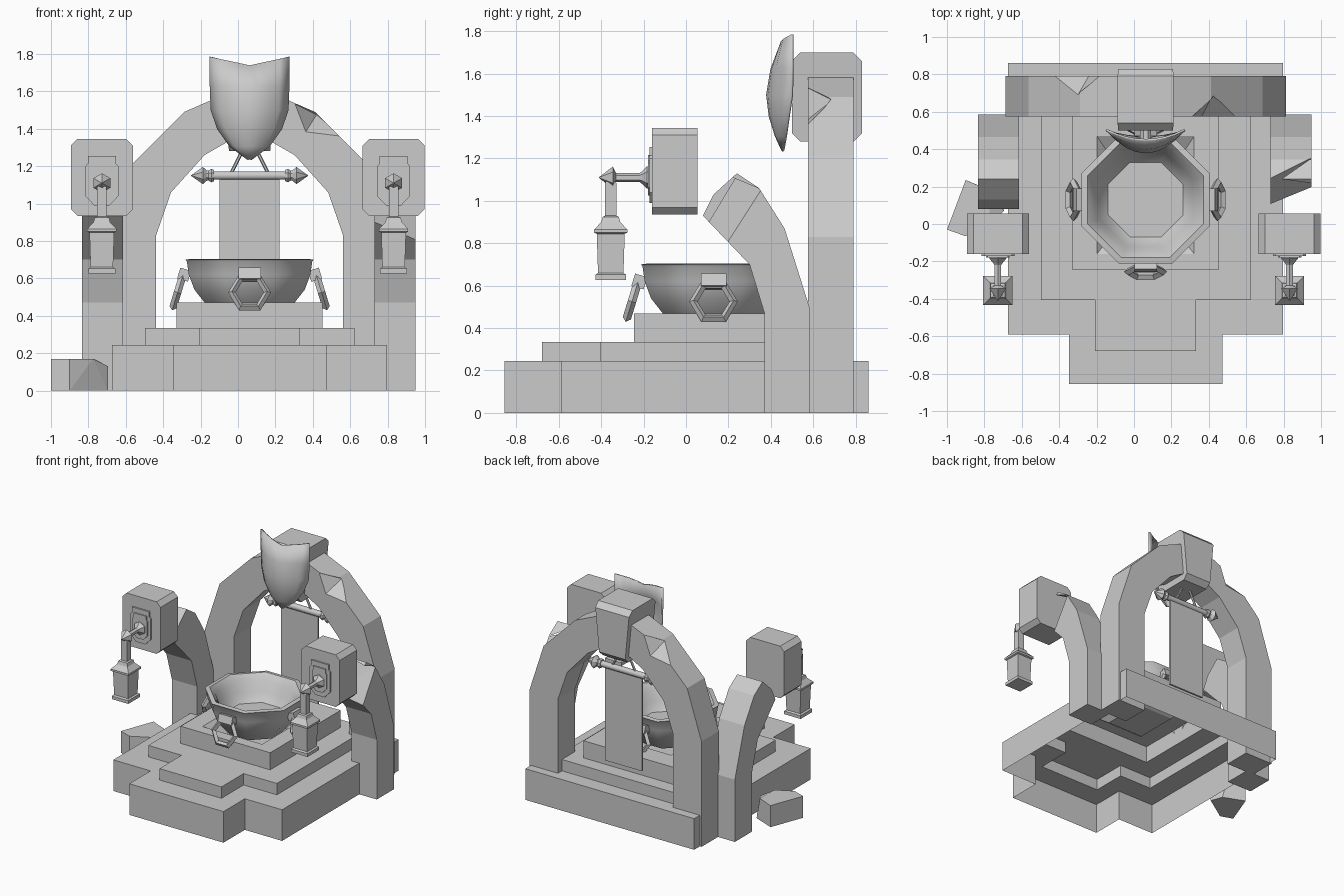
import bpy, bmesh, math
from mathutils import Matrix, Vector

if "Cube" in bpy.data.objects:
    bpy.data.objects.remove(bpy.data.objects["Cube"])

stone = bpy.data.materials.new("plain grey")
stone.use_nodes = True
grey = (0.6, 0.6, 0.6, 1)
stone.diffuse_color = grey
stone.node_tree.nodes["Principled BSDF"].inputs["Base Color"].default_value = grey
CX = 0.062  # middle axis of the shrine


def finish(name, bm, smooth=0):
    bmesh.ops.remove_doubles(bm, verts=bm.verts, dist=0.0005)
    bmesh.ops.recalc_face_normals(bm, faces=bm.faces)
    me = bpy.data.meshes.new(name)
    bm.to_mesh(me)
    bm.free()
    me.materials.append(stone)
    ob = bpy.data.objects.new(name, me)
    bpy.context.collection.objects.link(ob)
    bpy.ops.object.select_all(action='DESELECT')
    ob.select_set(True)
    bpy.context.view_layer.objects.active = ob
    if smooth:
        bpy.ops.object.shade_smooth_by_angle(angle=math.radians(smooth))
    return ob


def loft(name, loops, start=True, end=True, closed=True, smooth=0):
    """Skin a series of point loops, with optional end caps."""
    bm = bmesh.new()
    rings = [[bm.verts.new(p) for p in loop] for loop in loops]
    n = len(rings[0])
    for a, b in zip(rings, rings[1:]):
        for i in range(n if closed else n - 1):
            j = (i + 1) % n
            bm.faces.new((a[i], a[j], b[j], b[i]))
    if start:
        bm.faces.new(rings[0])
    if end:
        bm.faces.new(rings[-1])
    return finish(name, bm, smooth)


def lathe(name, profile, sides, origin, axis=(0, 0, 1), caps=True, smooth=0):
    """Turn (flat radius, height) pairs around an axis."""
    m = Matrix.Translation(origin) @ Vector(axis).to_track_quat('Z', 'Y').to_matrix().to_4x4()
    loops = []
    for r, h in profile:
        r /= math.cos(math.pi / sides)
        angles = [(i + 0.5) * math.tau / sides for i in range(sides)]
        loops.append([m @ Vector((r * math.cos(a), r * math.sin(a), h)) for a in angles])
    return loft(name, loops, caps, caps, smooth=smooth)


def prism_y(name, pts, y0, y1):
    return loft(name, [[(x, y, z) for x, z in pts] for y in (y0, y1)])


def prism_x(name, pts, x0, x1):
    return loft(name, [[(x, y, z) for y, z in pts] for x in (x0, x1)])


def hull(name, pts):
    bm = bmesh.new()
    for p in pts:
        bm.verts.new(p)
    bmesh.ops.convex_hull(bm, input=bm.verts)
    return finish(name, bm)


def chip(ob, pts):
    """Knock a faceted chip out of a part."""
    cutter = hull("chip_cutter", pts)
    cutter.hide_render = True
    mod = ob.modifiers.new("chip", 'BOOLEAN')
    mod.operation, mod.solver, mod.object = 'DIFFERENCE', 'EXACT', cutter
    bpy.context.view_layer.objects.active = ob
    bpy.ops.object.modifier_apply(modifier=mod.name)
    bpy.data.objects.remove(cutter)


def octo(cx, cz, w, h, c):
    """Rectangle with cut corners."""
    return [(cx + sx * (w - a * c), cz + sz * (h - (1 - a) * c))
            for sx, sz, a in ((1, 1, 0), (1, 1, 1), (-1, 1, 1), (-1, 1, 0),
                              (-1, -1, 0), (-1, -1, 1), (1, -1, 1), (1, -1, 0))]


# Stepped platform: hollow shell with a sunken square under the bowl
def plan(half, ext, back, mid, front, z):
    left = [(-half, back), (-half, mid), (-ext, mid), (-ext, front)]
    return [(CX + x, y, z) for x, y in left + [(-x, y) for x, y in reversed(left)]]


tier1 = (0.735, 0.41, 0.86, -0.59, -0.855)
tier2 = (0.56, 0.27, 0.74, -0.405, -0.68)
tier3 = (0.39, 0.2, 0.63, -0.245, -0.245)
loft("platform", [plan(*tier1, 0), plan(*tier1, 0.245), plan(*tier2, 0.245),
                  plan(*tier2, 0.335), plan(*tier3, 0.335), plan(*tier3, 0.47),
                  plan(0.26, 0.15, 0.47, -0.16, -0.16, 0.47),
                  plan(0.16, 0.1, 0.32, -0.03, -0.03, 0.38)], start=False)

# Great arch
outer = [(0.75, 0), (0.75, 0.83), (0.625, 1.215), (0.35, 1.49), (0.12, 1.59)]
inner = [(0.1, 1.34), (0.24, 1.26), (0.42, 1.06), (0.5, 0.83), (0.5, 0)]
half = outer + inner
bm = bmesh.new()
cols = []
for s in (1, -1):
    order = range(5) if s > 0 else range(4, -1, -1)
    for i in order:
        cols.append([bm.verts.new((CX + s * x, y, z))
                     for y in (0.575, 0.79) for x, z in (outer[i], inner[4 - i])])
for a, b in zip(cols, cols[1:]):
    for i, j in ((0, 1), (1, 3), (3, 2), (2, 0)):
        bm.faces.new((a[i], a[j], b[j], b[i]))
for c in (cols[0], cols[-1]):
    bm.faces.new((c[0], c[1], c[3], c[2]))
arch = finish("arch", bm)
chip(arch, [(0.3, 0.57, 1.535), (0.56, 0.57, 1.355), (0.36, 0.57, 1.38),
            (0.42, 0.69, 1.475), (0.5, 0.5, 1.62)])
chip(arch, [(-0.18, 0.795, 1.54), (-0.43, 0.795, 1.35), (-0.24, 0.795, 1.38),
            (-0.3, 0.69, 1.48), (-0.38, 0.86, 1.62)])

# Keystone, narrower at the bottom
loops = []
for s in (-1, 1):
    loops.append([(CX + s * (0.11 + 0.04 * (z - 1.28) / 0.42), y, z)
                  for y, z in octo(0.665, 1.49, 0.165, 0.21, 0.04)])
loft("keystone", loops)

# Shield on its peg
rows = [(1.735, 1.785, 0.207, 0.455, 0.508), (1.62, 1.63, 0.206, 0.41, 0.508),
        (1.5, 1.5, 0.2, 0.39, 0.505), (1.4, 1.4, 0.165, 0.402, 0.49),
        (1.31, 1.31, 0.1, 0.43, 0.477), (1.24, 1.24, 0.004, 0.462, 0.465)]
grid = []
for zc, ze, w, yc, ye in rows:
    grid.append([(CX + w * u / 4, yc + (ye - yc) * (u / 4) ** 2,
                  zc + (ze - zc) * abs(u / 4)) for u in range(-4, 5)])
shield = loft("shield", grid, False, False, closed=False, smooth=40)
shell = shield.modifiers.new("thickness", 'SOLIDIFY')
shell.thickness = 0.012
lathe("shield_peg", [(0.03, 0), (0.03, 0.12)], 8, (CX, 0.4, 1.5), (0, 1, 0))

# Banner with its rod, finials and stays
loft("banner", [[(CX + x, y, z) for x, y in ((-0.16, 0.675), (0.16, 0.675),
                                             (0.16, 0.69), (-0.16, 0.69))]
                for z in (0.4, 1.15)])
lathe("banner_rod", [(0.022, -0.22), (0.022, 0.22)], 8, (CX, 0.682, 1.15), (1, 0, 0), smooth=50)
for s in (-1, 1):
    lathe("rod_finial", [(0.03, 0.19), (0.036, 0.205), (0.026, 0.22), (0.028, 0.23),
                         (0.046, 0.25), (0.002, 0.312)], 8, (CX, 0.682, 1.15), (s, 0, 0))
    foot, head = Vector((CX + s * 0.1, 0.682, 1.16)), Vector((CX + s * 0.03, 0.682, 1.3))
    lathe("banner_stay", [(0.008, 0), (0.008, (head - foot).length)], 6, foot, head - foot)

# Octagonal bowl with hanging rings
BOWL = Vector((CX, 0.13, 0))
lathe("bowl", [(0.2, 0.42), (0.24, 0.47), (0.295, 0.54), (0.325, 0.62), (0.335, 0.69),
               (0.342, 0.7), (0.31, 0.705), (0.272, 0.66), (0.25, 0.58), (0.2, 0.52)],
      8, BOWL, smooth=46)
tilt = Matrix.Rotation(math.radians(-17), 4, 'X')
for k in range(4):
    turn = Matrix.Translation(BOWL) @ Matrix.Rotation(k * math.pi / 2, 4, 'Z')
    bpy.ops.mesh.primitive_torus_add(major_segments=6, minor_segments=4,
                                     major_radius=0.095, minor_radius=0.02)
    ring = bpy.context.object
    ring.name = "bowl_ring"
    ring.data.materials.append(stone)
    ring.matrix_world = (turn @ Matrix.Translation((0, -0.385, 0.525)) @ tilt
                         @ Matrix.Rotation(math.pi / 2, 4, 'X'))
    bm = bmesh.new()
    bmesh.ops.create_cube(bm, size=1, matrix=turn @ Matrix.Translation((0, -0.35, 0.62)) @ tilt
                          @ Matrix.Diagonal((0.12, 0.06, 0.06, 1)))
    finish("ring_mount", bm)

# Curved side buttresses, broken at the top
curve = [(0.37, 0), (0.37, 0.47), (0.3, 0.7), (0.08, 0.93), (0.13, 1.03), (0.24, 1.13),
         (0.345, 1.06), (0.465, 0.87), (0.585, 0.49), (0.585, 0)]
prism_x("right_buttress", curve, -0.835, -0.615)
left = prism_x("left_buttress", curve, 0.73, 0.95)
chip(left, [(0.72, 0.245, 1.14), (0.96, 0.36, 1.05), (0.96, 0.2, 0.8), (0.72, 0.1, 0.9),
            (0.72, 0, 1.2), (0.96, 0, 1.2), (0.72, 0, 0.8), (0.96, 0, 0.8)])

# Lantern blocks, wall plates, arms and lanterns
for side, x in (("right", -0.728), ("left", 0.832)):
    prism_y(side + "_block", octo(x, 1.14, 0.166, 0.205, 0.035), -0.16, 0.055)
    plate = [(0.04, 0.99), (0.088, 1.04), (0.088, 1.2), (0.075, 1.215), (0.075, 1.255)]
    for k, y in ((1, -0.172), (0.72, -0.18)):
        pts = [(s * px * k, 1.12 + (pz - 1.12) * k)
               for s, row in ((1, plate), (-1, plate[::-1])) for px, pz in row]
        prism_y(side + "_plate", [(x + px, pz) for px, pz in pts], y, -0.155)
    lathe(side + "_arm", [(0.045, 0.16), (0.045, 0.185), (0.024, 0.21), (0.018, 0.22),
                          (0.018, 0.33), (0.045, 0.345), (0.002, 0.41)], 6,
          (x, 0, 1.11), (0, -1, 0))
    lathe(side + "_lantern", [(0.072, 0.627), (0.072, 0.652), (0.06, 0.66), (0.066, 0.845),
                              (0.078, 0.85), (0.078, 0.865), (0.045, 0.9), (0.038, 0.925),
                              (0.026, 0.93), (0.026, 1.085), (0.012, 1.11)], 4, (x, -0.355, 0))

# Fallen stone
base = [(-1, -0.03), (-0.9, 0.235), (-0.73, 0.165), (-0.695, 0.07), (-0.9, -0.065)]
top = base[:2] + [(-0.77, 0.18), (-0.775, 0.0)] + base[4:]
hull("fallen_stone", [(x, y, 0) for x, y in base] + [(x, y, 0.17) for x, y in top]
     + [(-0.695, 0.07, 0.13)])
